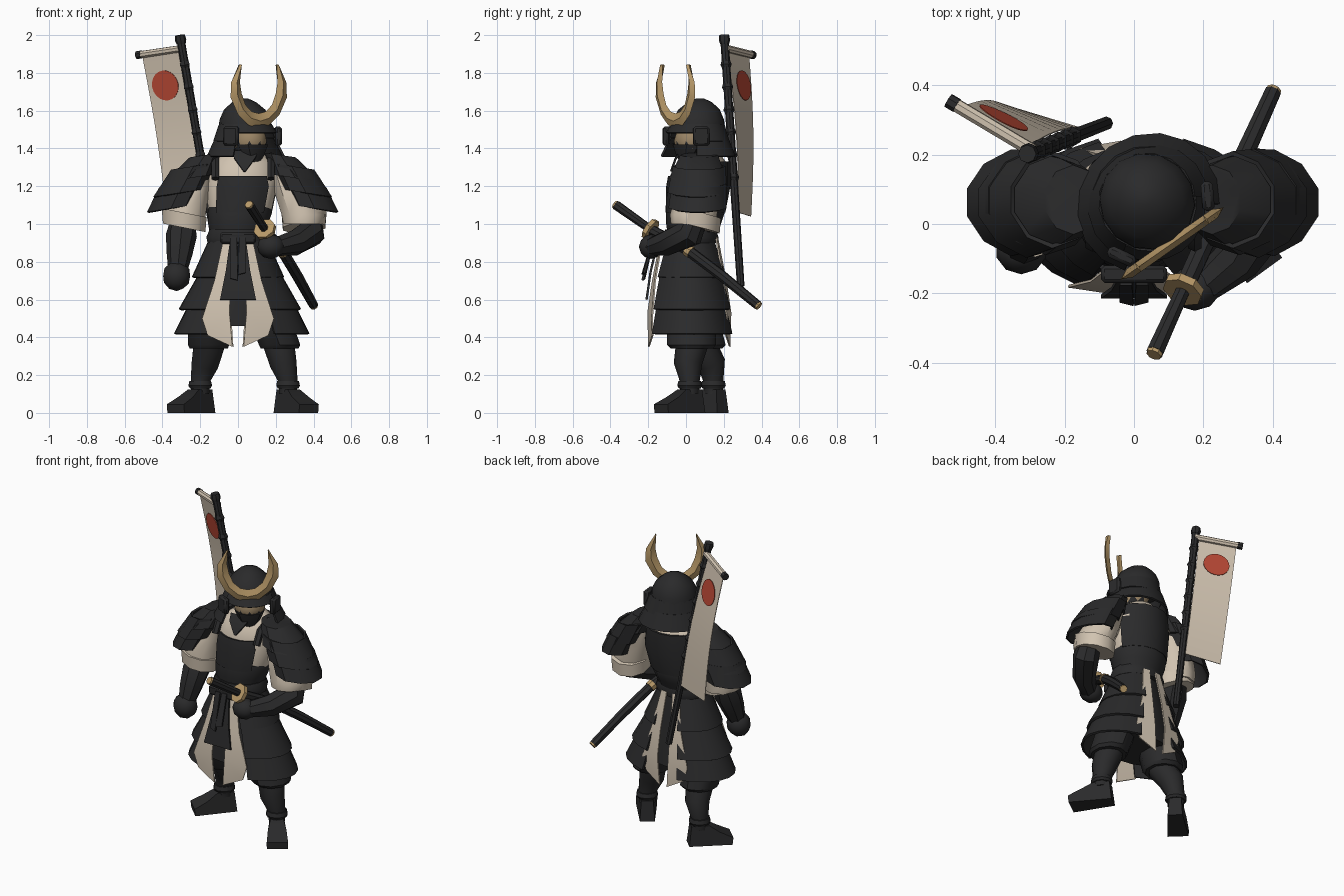
import bpy, bmesh
from math import sin, cos, pi, radians
from mathutils import Vector, Matrix

cube = bpy.data.objects.get("Cube")
if cube:
    bpy.data.objects.remove(cube, do_unlink=True)


def material(name, rgb):
    m = bpy.data.materials.new(name)
    m.use_nodes = True
    m.diffuse_color = (*rgb, 1)
    bsdf = m.node_tree.nodes["Principled BSDF"]
    bsdf.inputs["Base Color"].default_value = (*rgb, 1)
    bsdf.inputs["Roughness"].default_value = 0.9
    return m


DARK = material("charcoal", (.023, .023, .024))
CREAM = material("cream cloth", (.64, .55, .44))
GOLD = material("dull gold", (.48, .32, .14))
RED = material("red", (.48, .065, .035))
SKIN = material("skin", (.32, .23, .13))


def finish(name, bm, mat, solid=0, matrix=None):
    if matrix:
        bm.transform(matrix)
    bmesh.ops.recalc_face_normals(bm, faces=bm.faces)
    if solid:
        bmesh.ops.solidify(bm, geom=bm.faces[:], thickness=solid)
    me = bpy.data.meshes.new(name)
    bm.to_mesh(me)
    bm.free()
    me.materials.append(mat)
    ob = bpy.data.objects.new(name, me)
    bpy.context.collection.objects.link(ob)
    bpy.ops.object.select_all(action='DESELECT')
    ob.select_set(True)
    bpy.context.view_layer.objects.active = ob
    bpy.ops.object.shade_smooth_by_angle(angle=radians(38))
    return ob


def ring(c, rx, ry, n=12, a0=0, a1=360, axis=None):
    """Ellipse or arc around c; angle zero faces the front."""
    full = a1 - a0 >= 360
    q = Vector((0, 0, 1)).rotation_difference(axis) if axis else None
    pts = []
    for i in range(n if full else n + 1):
        a = radians(a0 + (a1 - a0) * i / n)
        p = Vector((sin(a) * rx, -cos(a) * ry, 0))
        if q:
            p.rotate(q)
        pts.append(Vector(c) + p)
    return pts


def loft(name, rings, mat, closed=True, caps=True, solid=0, matrix=None):
    bm = bmesh.new()
    rows = [[bm.verts.new(p) for p in r] for r in rings]
    n = len(rows[0])
    for a, b in zip(rows, rows[1:]):
        for i in range(n if closed else n - 1):
            j = (i + 1) % n
            bm.faces.new((a[i], a[j], b[j], b[i]))
    if closed and caps:
        bm.faces.new(rows[0])
        bm.faces.new(rows[-1])
    return finish(name, bm, mat, solid, matrix)


def tube(name, pts, mat, n=8):
    """Round limb through (x, y, z, radius) points, listed upwards."""
    co = [Vector(p[:3]) for p in pts]
    last = len(co) - 1
    rings = [ring(c, pts[i][3], pts[i][3], n, axis=co[min(i + 1, last)] - co[max(i - 1, 0)])
             for i, c in enumerate(co)]
    return loft(name, rings, mat)


def stack(name, levels, mat, n=12, matrix=None):
    """Horizontal ellipses (x, y, z, rx, ry)."""
    return loft(name, [ring(l[:3], l[3], l[4], n) for l in levels], mat, matrix=matrix)


def box(name, c, size, mat, matrix=None):
    bm = bmesh.new()
    bmesh.ops.create_cube(bm, size=1, matrix=Matrix.Translation(c) @ Matrix.Diagonal((*size, 1)))
    bmesh.ops.bevel(bm, geom=bm.edges[:], offset=.01, segments=1, affect='EDGES')
    return finish(name, bm, mat, 0, matrix)


def ball(name, c, size, mat, matrix=None):
    bm = bmesh.new()
    bmesh.ops.create_icosphere(bm, subdivisions=2, radius=1,
                               matrix=Matrix.Translation(c) @ Matrix.Diagonal((*size, 1)))
    return finish(name, bm, mat, 0, matrix)


# Legs and feet
FOOT = [(-.07, 0), (.185, 0), (.19, .045), (.11, .085), (.05, .125), (-.055, .125)]
for side, s, ax, ay, hy, turn in (("right", -1, -.2, .145, .08, -44), ("left", 1, .265, .02, .03, 36)):
    kx = ax - s * .025
    tube(side + "_leg", [(ax, ay, .1, .05), (ax, ay, .17, .053), (kx, ay - .01, .26, .075),
                         (kx - s * .02, hy, .35, .085), (s * .15, .03, .55, .09)], DARK, 10)
    tube(side + "_ankle_cuff", [(ax, ay, .13, .058), (ax, ay, .145, .066), (ax, ay, .17, .06)], DARK, 10)
    stack(side + "_trouser", [(kx - s * .02, hy, .34, .105, .11), (kx - s * .02, hy, .36, .115, .13),
                              (s * .15, .03, .55, .12, .13)], DARK, 10)
    place = Matrix.Translation((ax, ay, 0)) @ Matrix.Rotation(radians(turn), 4, 'Z')
    loft(side + "_foot", [[(w * (.044 + .1 * max(d, 0)) * (1 if z < .1 else .8), -d, z) for d, z in FOOT]
                          for w in (-1, 1)], DARK, matrix=place)

# Skirt: inner cloth, layered plates, cloth strips front and back
stack("inner_skirt", [(.01, .03, .46, .25, .165), (0, .02, .7, .19, .15), (0, .02, .95, .13, .11)], DARK, 16)
TIERS = [(.95, .14, .125, .72, .245, .2), (.76, .205, .175, .55, .325, .225), (.6, .27, .195, .42, .36, .235)]
for k, (z0, ax, ay, z1, bx, by) in enumerate(TIERS):
    cx = .01 * k
    for side, a0, a1 in (("left", 29, 160), ("right", 200, 331)):
        loft(f"{side}_skirt_plate_{k + 1}", [ring((cx, .02, z0), ax, ay, 8, a0, a1),
             ring((cx, .025, z1), bx, by, 8, a0, a1)], DARK, False, solid=.014)
PANEL = [(.025, .075, -.135, .93, .93), (.04, .125, -.18, .7, .7), (.045, .19, -.205, .53, .5),
         (.03, .16, -.2, .35, .41)]
for side, s in (("left", 1), ("right", -1)):
    for end, flip, narrow, shift in (("front", 1, 1, 0), ("back", -1, .85, .035)):
        loft(f"{side}_{end}_cloth", [[(s * a * narrow, flip * y + shift, za),
                                      (s * b * narrow, flip * (y + (b - a) * .15) + shift, zb)]
                                     for a, b, y, za, zb in PANEL], CREAM, False, solid=.008)
loft("front_apron", [[(-w, y, z), (w, y, z)] for w, y, z in
                     ((.04, -.15, .93), (.065, -.193, .75), (.095, -.215, .6))], DARK, False, solid=.012)

# Belt and its knot
stack("belt", [(0, .025, .9, .165, .14), (0, .025, .93, .172, .147), (0, .025, .97, .155, .135)], DARK, 14)
box("belt_knot", (0, -.145, .925), (.19, .05, .06), DARK)
for s, low in ((-1, .7), (1, .73)):
    loft("belt_tail", [[(s * .005, -.165, .93), (s * .04, -.165, .93)],
                       [(0, -.225, low), (s * .04, -.215, low + .01)]], DARK, False, solid=.012)

# Robe, cuirass and chest plate
stack("robe", [(0, .03, .94, .13, .11), (.01, .05, 1.06, .17, .135), (.02, .075, 1.25, .2, .145),
               (.025, .085, 1.33, .17, .125), (.03, .085, 1.385, .085, .085)], CREAM, 14)
stack("cuirass", [(0, .03, .93, .145, .125), (0, .04, 1.0, .162, .145), (.01, .05, 1.06, .175, .155),
                  (.01, .05, 1.09, .168, .15)], DARK, 14)
for name, a0, a1, top in (("chest_plate", -45, 45, 1.255), ("back_plate", 110, 250, 1.33)):
    loft(name, [ring((.01, .05, 1.06), .18, .158, 6, a0, a1), ring((.025, .065, 1.2), .195, .17, 6, a0, a1),
                ring((.025, .07, top), .18, .165, 6, a0, a1)], DARK, False, solid=.015)
for x in (-.12, .175):
    tube("shoulder_strap", [(x, -.06, 1.24, .022), (x, -.02, 1.32, .022), (x, .07, 1.36, .022)], DARK, 6)
# Dark kerchief point at the throat
loft("throat_cloth", [[(-.03, -.03, 1.39), (.11, -.03, 1.39)], [(-.02, -.06, 1.35), (.09, -.06, 1.35)],
                      [(.03, -.085, 1.28), (.04, -.085, 1.28)]], DARK, False, solid=.012)

# Shoulder armour and sleeves
PLATES = [(.2, 1.35, .085, .1, .28, 1.24, .145, .15), (.26, 1.3, .125, .14, .335, 1.17, .145, .165),
          (.32, 1.215, .13, .15, .38, 1.095, .133, .17)]
for side, s in (("left", 1), ("right", -1)):
    for k, (x0, z0, ax, ay, x1, z1, bx, by) in enumerate(PLATES):
        rows = [ring((.025 + s * x0, .07, z0), ax, ay, 10), ring((.025 + s * x1, .06, z1), bx, by, 10)]
        for row in rows:
            for p in row:  # outer rim hangs lower and narrows in depth
                out = s * (p.x - .025) - .3
                p.z -= .15 * out
                p.y = .07 + (p.y - .07) * (1 - 1.2 * max(out, 0))
        loft(f"{side}_shoulder_plate_{k + 1}", rows, DARK, caps=(k == 0), solid=0 if k == 0 else .012)
for side, x0, x1, x2 in (("right", -.285, -.26, -.2), ("left", .345, .3, .24)):
    stack(side + "_sleeve", [(x0, .04, 1.0, .11, .12), (x0, .04, 1.05, .12, .125), (x1, .06, 1.16, .11, .115),
                             (x2, .07, 1.3, .08, .09)], CREAM, 10)
for name, c, slope in (("right_cuff", (-.285, .03), (.2, 0)), ("left_cuff", (.35, .06), (-.05, .25))):
    rows = [ring((*c, z), r, r, 10) for z, r in ((.98, .118), (1.06, .125))]
    for row in rows:
        for p in row:
            p.z -= slope[0] * (p.x - c[0]) + slope[1] * (p.y - c[1])
    loft(name, rows, CREAM)

# Forearms and hands
tube("right_forearm", [(-.32, -.07, .75, .05), (-.31, -.04, .84, .068), (-.3, 0, .94, .082),
                       (-.29, .04, 1.04, .06)], DARK)
ball("right_hand", (-.325, -.075, .725), (.075, .07, .08), DARK)
tube("left_forearm", [(.2, -.18, .88, .05), (.3, -.1, .9, .068), (.385, .02, .95, .078),
                      (.38, .06, 1.05, .06)], DARK)
ball("left_hand", (.175, -.185, .88), (.075, .065, .065), DARK)


# Sword at the left hip
def blade(t, r):
    return (.06 + .34 * t, -.37 + .75 * t, 1.1 - .53 * t + .03 * sin(pi * t) * (t > .3), r)


for name, knots, mat in (("scabbard", ((1, .025), (.75, .029), (.5, .03), (.25, .029)), DARK),
                         ("scabbard_tip", ((1.01, .022), (.995, .025)), GOLD),
                         ("scabbard_ring", ((.53, .034), (.5, .034)), GOLD),
                         ("sword_guard", ((.255, .06), (.23, .06)), GOLD),
                         ("sword_grip", ((.24, .022), (.12, .024), (0, .026)), DARK),
                         ("pommel", ((.002, .025), (-.01, .022)), GOLD)):
    tube(name, [blade(*k) for k in knots], mat)

# Head, turned to its left
HEAD = Matrix.Translation((.038, .065, 0)) @ Matrix.Rotation(radians(35), 4, 'Z')
stack("neck", [(0, 0, 1.33, .065, .065), (0, 0, 1.45, .07, .07)], DARK, 10, HEAD)
face = ball("face", (0, -.03, 1.44), (.095, .11, .1), SKIN, HEAD)
face.data.materials.append(DARK)
for p in face.data.polygons:  # lower face is covered by the mask
    p.material_index = int(p.center.z < 1.42)
stack("mask_chin", [(0, -.09, 1.31, .012, .012), (0, -.08, 1.36, .06, .045), (0, -.06, 1.42, .09, .085)],
      DARK, 8, HEAD)
stack("helmet_dome", [(0, 0, 1.49, .14, .145), (0, 0, 1.55, .135, .14), (0, .005, 1.605, .108, .113),
                      (0, .01, 1.645, .062, .067), (0, .01, 1.665, .02, .02)], DARK, 14, HEAD)
for k, (z0, r0, z1, r1) in enumerate(((1.53, .14, 1.44, .178), (1.46, .16, 1.36, .212))):
    loft(f"neck_guard_{k + 1}", [ring((0, 0, z0), r0, r0, 12, 52, 308),
                                 ring((0, -.005, z1), r1, r1 - .015, 12, 52, 308)],
         DARK, False, solid=.012, matrix=HEAD)
loft("visor", [ring((0, 0, 1.53), .14, .145, 8, -62, 62), ring((0, 0, 1.485), .165, .175, 8, -62, 62)],
     DARK, False, solid=.012, matrix=HEAD)
for s in (-1, 1):
    turn = Matrix.Rotation(radians(s * 60), 4, 'Z')
    box("helmet_wing", (0, -.175, 1.465), (.085, .035, .1), DARK, HEAD @ turn)

# Crescent horns: outer and inner edge as one profile
OUTER = [(0, 1.505), (.07, 1.525), (.135, 1.58), (.182, 1.67), (.178, 1.75), (.122, 1.845)]
INNER = [(0, 1.585), (.045, 1.595), (.085, 1.63), (.11, 1.69), (.122, 1.75), (.117, 1.84)]
edge = list(zip(OUTER, INNER))
edge = [((-o[0], o[1]), (-i[0], i[1])) for o, i in edge[:0:-1]] + edge
crest = []
for o, i in edge:
    mx, mz = (o[0] + i[0]) / 2, (o[1] + i[1]) / 2
    crest.append([(o[0], -.16, o[1]), (mx, -.175, mz), (i[0], -.16, i[1]), (mx, -.145, mz)])
loft("crescent_horns", crest, GOLD, matrix=Matrix.Translation((-.02, .01, 0)) @ HEAD)


# Banner pole, crossbar and banner
def pole(t, r):
    return (-.08 - .228 * t, .29 - .088 * t, .67 + 1.33 * t, r)


tube("banner_pole", [pole(0, .02), pole(.5, .022), pole(1, .022)], DARK)
tube("pole_cap", [pole(.965, .024), pole(.98, .03), pole(1, .026)], DARK)
for k in range(6):
    t = .42 + .09 * k
    tube("pole_tie", [pole(t, .022), pole(t + .012, .03), pole(t + .03, .022)], DARK, 6)
tube("crossbar", [(-.525, .35, 1.895, .02), (-.29, .21, 1.93, .02)], CREAM)
tube("crossbar_end", [(-.535, .356, 1.894, .022), (-.51, .341, 1.898, .022)], DARK)
CORNERS = [Vector(c) for c in ((-.315, .22, 1.92), (-.505, .335, 1.89), (-.16, .28, 1.06), (-.375, .345, 1.04))]
NORMAL = Vector((.53, .85, 0))


def cloth(u, v, lift=0):
    a, b, c, d = CORNERS
    return a.lerp(b, u).lerp(c.lerp(d, u), v) + NORMAL * (.02 * sin(pi * v) + lift)


loft("banner", [[cloth(0, i / 10), cloth(1, i / 10)] for i in range(11)], CREAM, False, solid=.004)
for name, lift in (("front_disc", -.009), ("back_disc", .009)):
    bm = bmesh.new()
    bm.faces.new([bm.verts.new(cloth(.53 + .35 * cos(a * pi / 10), .2 + .092 * sin(a * pi / 10), lift))
                  for a in range(20)])
    finish(name, bm, RED, .003)
